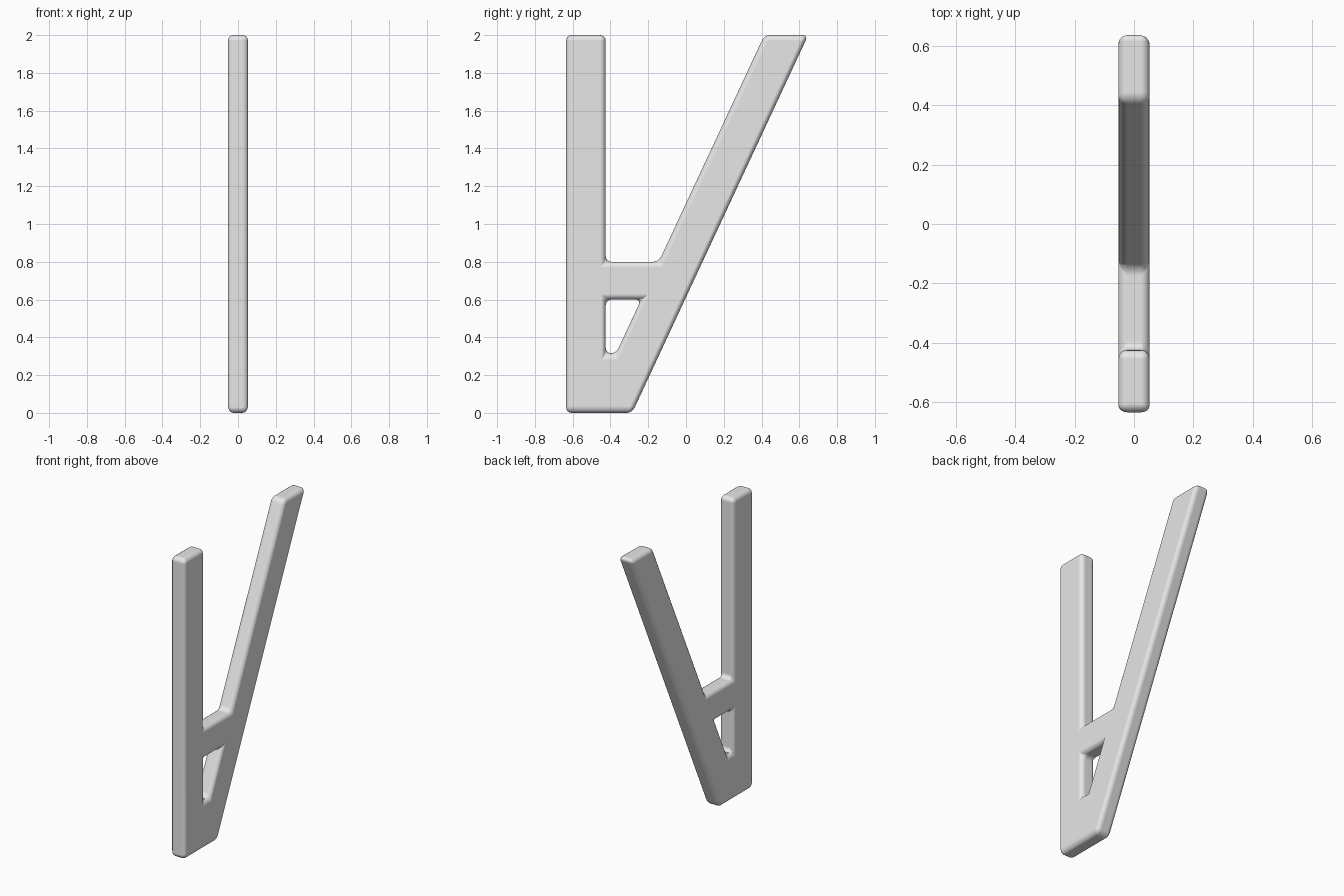
import bpy
import bmesh

cube = bpy.data.objects.get("Cube")
if cube:
    bpy.data.objects.remove(cube, do_unlink=True)

HALF_WIDTH = 0.053
BEVEL = 0.03

# Single flat grey
grey = bpy.data.materials.new("light_grey")
grey.use_nodes = True
colour = (0.8, 0.8, 0.8, 1)
grey.diffuse_color = colour
grey.node_tree.nodes["Principled BSDF"].inputs["Base Color"].default_value = colour

# Side profile (y, z): upright post, slanted leg, bridge and grip hole
post_front, post_back = -0.635, -0.425


def slant(z, inset=0.0):
    """Point on the slanted leg's outer edge, or inset toward the post."""
    return (-0.285 + 0.466 * z - inset, z)


LEG = 0.232
points = {
    "heel": (post_front, 0), "toe": slant(0),
    "leg_out": slant(2), "leg_in": slant(2, LEG), "leg_root": slant(0.8, LEG),
    "post_root": (post_back, 0.8), "post_in": (post_back, 2), "post_out": (post_front, 2),
    "hole_tl": (post_back, 0.6), "hole_tr": slant(0.6, LEG),
    "hole_br": slant(0.315, LEG), "hole_bl": (post_back, 0.315),
}
# Side panels that surround the hole
panels = [
    ("heel", "hole_bl", "hole_tl", "post_root", "post_in", "post_out"),
    ("heel", "toe", "hole_br", "hole_bl"),
    ("toe", "leg_out", "leg_in", "leg_root", "hole_tr", "hole_br"),
    ("leg_root", "post_root", "hole_tl", "hole_tr"),
]

bm = bmesh.new()
verts = {name: bm.verts.new((-HALF_WIDTH, y, z)) for name, (y, z) in points.items()}
faces = [bm.faces.new([verts[n] for n in panel]) for panel in panels]

# Extrude the profile across its thickness
result = bmesh.ops.extrude_face_region(bm, geom=faces, use_keep_orig=True)
new_verts = [g for g in result["geom"] if isinstance(g, bmesh.types.BMVert)]
bmesh.ops.translate(bm, verts=new_verts, vec=(2 * HALF_WIDTH, 0, 0))
bmesh.ops.recalc_face_normals(bm, faces=bm.faces)
for face in bm.faces:
    face.smooth = True

mesh = bpy.data.meshes.new("bracket_frame")
bm.to_mesh(mesh)
bm.free()
mesh.materials.append(grey)
frame = bpy.data.objects.new("bracket_frame", mesh)
bpy.context.collection.objects.link(frame)

# Rounded edges with flat broad faces
bevel = frame.modifiers.new("rounded_edges", 'BEVEL')
bevel.width = BEVEL
bevel.segments = 4
bevel.limit_method = 'ANGLE'
bevel.angle_limit = 0.3
bevel.use_clamp_overlap = False
bevel.harden_normals = True
